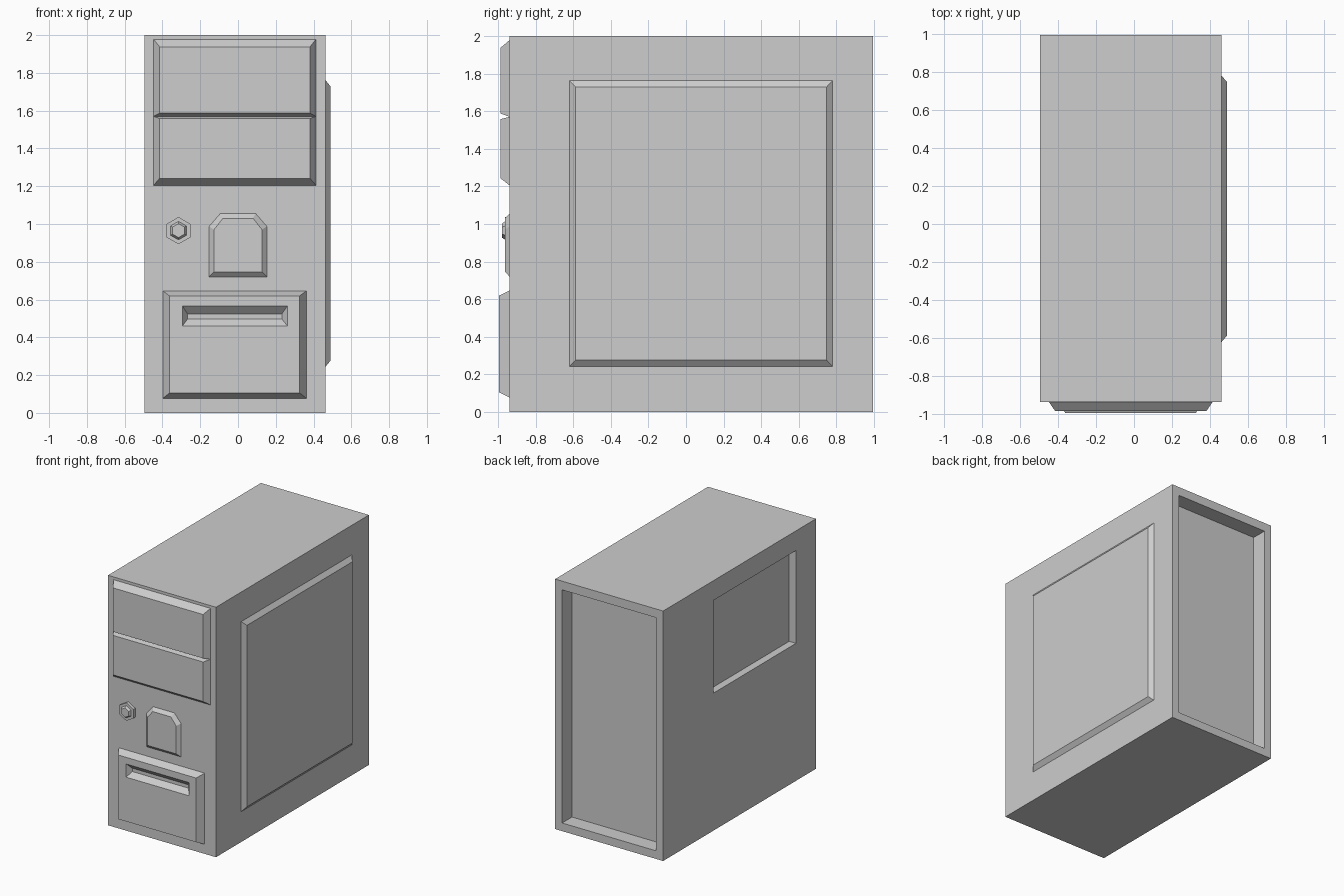
import bpy
import bmesh
from math import sin, cos, tau

default_cube = bpy.data.objects.get("Cube")
if default_cube:
    bpy.data.objects.remove(default_cube, do_unlink=True)

# One flat colour for the whole case
grey = bpy.data.materials.new("light_grey")
grey.use_nodes = True
colour = (0.61, 0.61, 0.61, 1)
grey.diffuse_color = colour
grey.node_tree.nodes["Principled BSDF"].inputs["Base Color"].default_value = colour

FRONT, BACK = -0.938, 0.995
LEFT, RIGHT = 0.462, -0.494


def facing_y(outline, y):
    """Outline in x and z, placed at depth y."""
    return [(x, y, z) for x, z in outline]


def facing_x(outline, x):
    """Outline in y and z, placed at depth x."""
    return [(x, y, z) for y, z in outline]


def rect(a0, a1, z0, z1):
    return [(a0, z0), (a1, z0), (a1, z1), (a0, z1)]


def hexagon(r):
    return [(-0.315 + r * sin(i * tau / 6), 0.965 + r * cos(i * tau / 6)) for i in range(6)]


def loft(name, loops):
    """Closed solid through matching loops, capped at both ends."""
    bm = bmesh.new()
    rings = [[bm.verts.new(p) for p in loop] for loop in loops]
    for a, b in zip(rings, rings[1:]):
        for i in range(len(a)):
            j = (i + 1) % len(a)
            bm.faces.new((a[i], a[j], b[j], b[i]))
    bm.faces.new(rings[0][::-1])
    bm.faces.new(rings[-1])
    bmesh.ops.recalc_face_normals(bm, faces=bm.faces)
    mesh = bpy.data.meshes.new(name)
    bm.to_mesh(mesh)
    bm.free()
    mesh.materials.append(grey)
    obj = bpy.data.objects.new(name, mesh)
    bpy.context.collection.objects.link(obj)
    return obj


# Case with a deep recess in the back
shell = rect(RIGHT, LEFT, 0, 2)
back_recess = rect(-0.432, 0.4, 0.065, 1.93)
case = loft("case", [
    facing_y(shell, FRONT),
    facing_y(shell, BACK),
    facing_y(back_recess, BACK),
    facing_y(back_recess, BACK - 0.125),
])

# Shallow window recess cut into the right side
window = rect(-0.685, 0.36, 1.1, 1.842)
cutter = loft("window_cutter", [facing_x(window, RIGHT - 0.1), facing_x(window, RIGHT + 0.06)])
cutter.hide_render = True
cut = case.modifiers.new("window_recess", "BOOLEAN")
cut.operation = "DIFFERENCE"
cut.solver = "EXACT"
cut.object = cutter
bpy.context.view_layer.objects.active = case
bpy.ops.object.modifier_apply(modifier=cut.name)
bpy.data.objects.remove(cutter, do_unlink=True)

# Bevelled panel on the left side
loft("side_panel", [
    facing_x(rect(-0.62, 0.78, 0.243, 1.763), LEFT),
    facing_x(rect(-0.587, 0.747, 0.277, 1.728), 0.49),
])

# Two drive bay covers
for name, base, face in (
    ("upper_bay_cover", (1.57, 1.978), (1.587, 1.938)),
    ("lower_bay_cover", (1.205, 1.57), (1.242, 1.558)),
):
    loft(name, [
        facing_y(rect(-0.447, 0.413, *base), FRONT),
        facing_y(rect(-0.415, 0.381, *face), -0.985),
    ])

# Bottom drive cover with a sloped slot
loft("bottom_drive_cover", [
    facing_y(rect(-0.398, 0.362, 0.077, 0.646), FRONT),
    facing_y(rect(-0.362, 0.326, 0.106, 0.619), -0.995),
    facing_y(rect(-0.294, 0.262, 0.46, 0.566), -0.995),
    facing_y(rect(-0.267, 0.232, 0.497, 0.524), -0.955),
])


# Badge plate with clipped top corners
def badge(half, bottom, shoulder, top_half, top):
    return [(-half, bottom), (half, bottom), (half, shoulder),
            (top_half, top), (-top_half, top), (-half, shoulder)]


loft("badge_plate", [
    facing_y(badge(0.153, 0.72, 0.987, 0.093, 1.056), FRONT),
    facing_y(badge(0.127, 0.747, 0.97, 0.08, 1.03), -0.963),
])

# Stepped hexagonal power button
loft("power_button", [
    facing_y(hexagon(0.072), FRONT),
    facing_y(hexagon(0.072), -0.962),
    facing_y(hexagon(0.049), -0.962),
    facing_y(hexagon(0.037), -0.979),
])
